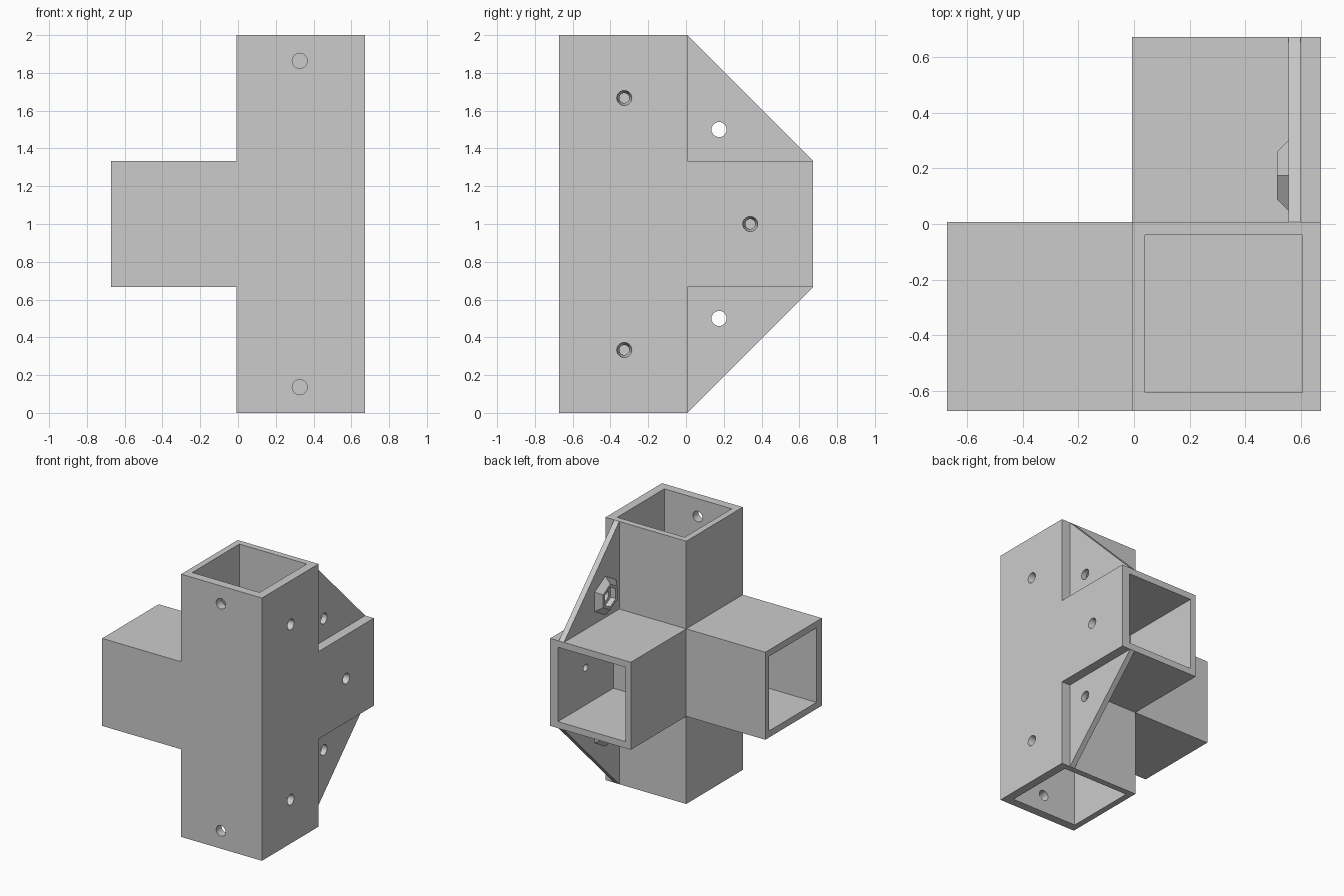
import bpy, bmesh, math
from mathutils import Vector

if "Cube" in bpy.data.objects:
    bpy.data.objects.remove(bpy.data.objects["Cube"], do_unlink=True)

E = 0.673             # outer extent on x and y
S = 0.007             # offset of the tube corner from the centre
Z0, Z1 = 0.667, 1.333  # core height range
IN0, IN1 = 0.04, 0.607  # bore range, measured towards the right / front

grey = bpy.data.materials.new("grey plastic")
grey.use_nodes = True
colour = (0.6, 0.6, 0.6, 1)
grey.diffuse_color = colour
grey.node_tree.nodes["Principled BSDF"].inputs["Base Color"].default_value = colour


def tidy(bm):
    """Merge flat triangles and point the faces outwards."""
    bmesh.ops.dissolve_limit(bm, angle_limit=0.01, verts=bm.verts[:], edges=bm.edges[:])
    bmesh.ops.recalc_face_normals(bm, faces=bm.faces[:])
    bm.normal_update()


def hull(points):
    bm = bmesh.new()
    for p in points:
        bm.verts.new(p)
    bmesh.ops.convex_hull(bm, input=bm.verts[:])
    tidy(bm)
    return bm


def add_object(name, bm):
    mesh = bpy.data.meshes.new(name)
    bm.to_mesh(mesh)
    bm.free()
    mesh.materials.append(grey)
    ob = bpy.data.objects.new(name, mesh)
    bpy.context.scene.collection.objects.link(ob)
    return ob


def corners(xs, ys, zs):
    return [(x, y, z) for x in xs for y in ys for z in zs]


def box(name, xs, ys, zs):
    return add_object(name, hull(corners(xs, ys, zs)))


def frustum(name, axis, ends, radii, centre, sides=24):
    """Round or many-sided solid along x or y, with a corner pointing up."""
    points = []
    for end, r in zip(ends, radii):
        for i in range(sides):
            a = math.tau * i / sides
            side, z = centre[0] + r * math.sin(a), centre[1] + r * math.cos(a)
            points.append((end, side, z) if axis == "x" else (side, end, z))
    return add_object(name, hull(points))


def cut(ob, cutter):
    """Subtract the cutter, then discard it."""
    mod = ob.modifiers.new("cut", "BOOLEAN")
    mod.operation, mod.solver, mod.object = "DIFFERENCE", "EXACT", cutter
    bpy.context.view_layer.update()
    graph = bpy.context.evaluated_depsgraph_get()
    mesh = bpy.data.meshes.new_from_object(ob.evaluated_get(graph))
    ob.modifiers.clear()
    ob.data = mesh
    bpy.data.objects.remove(cutter, do_unlink=True)


# Corner connector: core block with four arms drawn out of its own faces
bm = hull(corners((-S, E), (-E, S), (Z0, Z1)))
arms = [Vector((0, 0, Z0)), Vector((0, 0, -Z0)),
        Vector((S - E, 0, 0)), Vector((0, E - S, 0))]
core_faces = [max(bm.faces, key=lambda f: f.normal.dot(arm)) for arm in arms]
for face, arm in zip(core_faces, arms):
    end = bmesh.ops.extrude_discrete_faces(bm, faces=[face])["faces"][0]
    bmesh.ops.translate(bm, vec=arm, verts=end.verts[:])
bmesh.ops.remove_doubles(bm, verts=bm.verts[:], dist=0.0005)
tidy(bm)
connector = add_object("corner_connector", bm)

# Square bores, blind at the core
bore_x, bore_y, bore_z = (IN0, IN1), (-IN1, -IN0), (Z0 + 0.05, Z1 - 0.05)
cut(connector, box("bore", bore_x, bore_y, (Z1, 2.1)))
cut(connector, box("bore", bore_x, bore_y, (-0.1, Z0)))
cut(connector, box("bore", (-0.8, -S), bore_y, bore_z))
cut(connector, box("bore", bore_x, (S, 0.8), bore_z))

# Screw holes: straight through the front, tapered through the left wall
for z in (1.864, 0.136):
    cut(connector, frustum("hole", "y", (-0.7, -0.55), (0.04, 0.04), (0.327, z)))
for y, z in ((-0.327, 1.667), (-0.327, 0.333), (0.34, 1.0)):
    cut(connector, frustum("hole", "x", (0.587, 0.692), (0.022, 0.044), (y, z)))

# Triangular braces with six-sided nut holders, above and below the rear arm
for label, sign in (("upper", 1), ("lower", -1)):
    def level(h):
        return 1 + sign * h

    spot = (0.175, level(0.5))
    profile = [(S, level(0.333)), (E, level(0.333)), (S, level(1))]
    brace = add_object(label + "_brace",
                       hull([(x, y, z) for x in (0.557, 0.6) for y, z in profile]))
    cut(brace, frustum("hole", "x", (0.5, 0.7), (0.04, 0.04), spot))
    holder = frustum(label + "_nut_holder", "x", (0.515, 0.557), (0.098, 0.147), spot, 6)
    cut(holder, frustum("pocket", "x", (0.5, 0.57), (0.075, 0.075), spot, 6))
